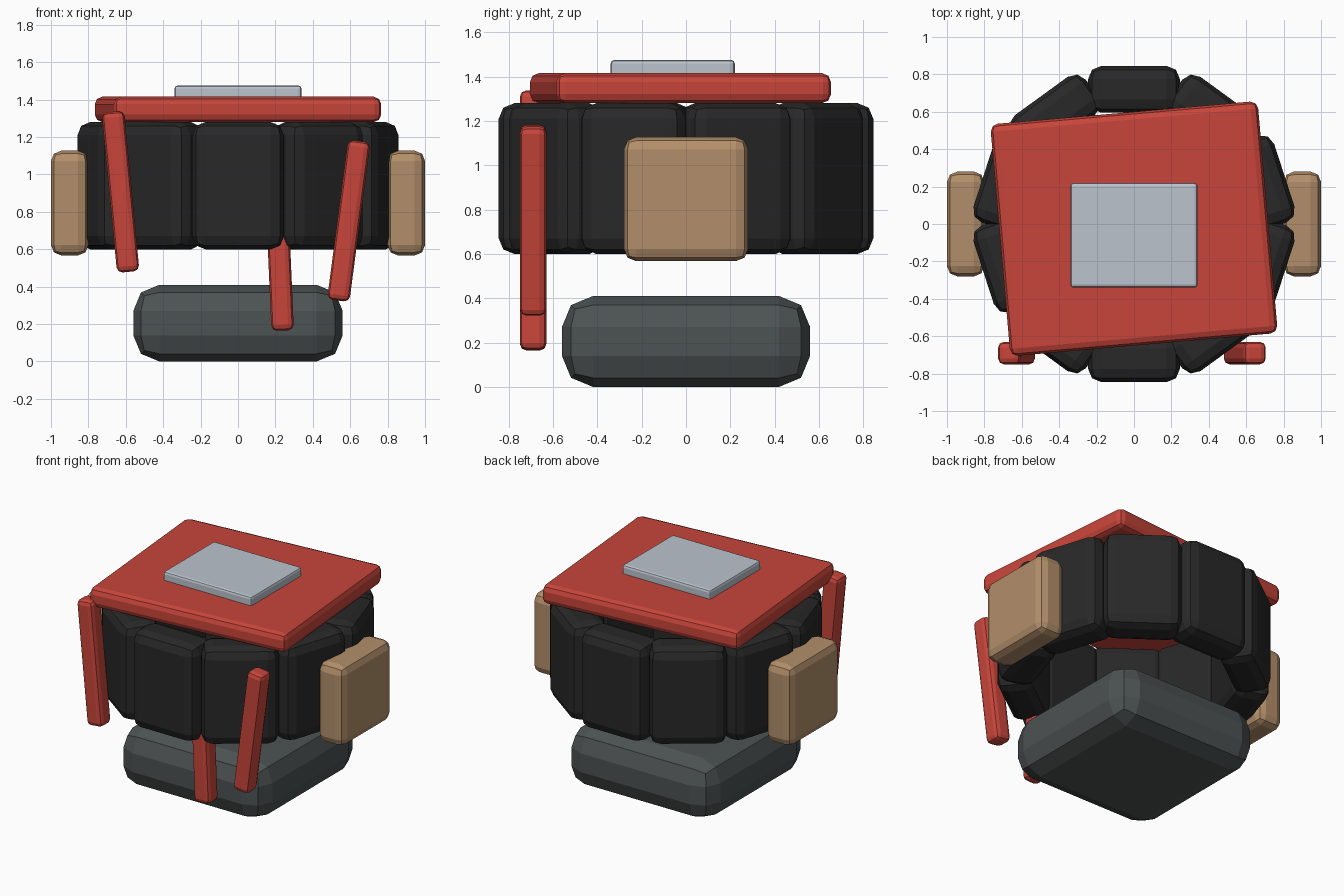
import bpy, math
from math import radians, sin, cos

if "Cube" in bpy.data.objects:
    bpy.data.objects.remove(bpy.data.objects["Cube"])


def material(name, rgb):
    m = bpy.data.materials.new(name)
    m.diffuse_color = (*rgb, 1)
    m.use_nodes = True
    m.node_tree.nodes["Principled BSDF"].inputs["Base Color"].default_value = m.diffuse_color
    return m


BLACK = material("black rubber", (0.021, 0.021, 0.021))
GREY = material("dark grey", (0.073, 0.085, 0.085))
RED = material("red", (0.58, 0.06, 0.043))
SILVER = material("pale silver", (0.50, 0.55, 0.61))
TAN = material("tan", (0.45, 0.275, 0.145))


def rounded_box(name, size, loc, mat, bevel, rot=(0, 0, 0)):
    """Flat-shaded box with a two-step bevel, sized in local axes."""
    bpy.ops.mesh.primitive_cube_add(size=1, location=loc)
    ob = bpy.context.object
    ob.name = name
    for v in ob.data.vertices:
        v.co = [c * s for c, s in zip(v.co, size)]
    ob.rotation_euler = rot
    ob.data.materials.append(mat)
    mod = ob.modifiers.new("bevel", 'BEVEL')
    mod.width = bevel
    mod.segments = 2
    mod.limit_method = 'NONE'
    return ob


# base pad
rounded_box("base", (1.12, 1.12, 0.41), (0, 0, 0.205), GREY, 0.14)

# ring of ten upright blocks
for i in range(10):
    a = radians(90 + 36 * i)
    rounded_box(f"ring_block_{i + 1}", (0.25, 0.49, 0.68),
                (0.72 * cos(a), 0.72 * sin(a), 0.94), BLACK, 0.07, (0, 0, a))

# side pads
for side, name in ((-1, "left_pad"), (1, "right_pad")):
    rounded_box(name, (0.2, 0.56, 0.56), (side * 0.9, 0, 0.847), TAN, 0.055)

# twisted lid with a plate on top
rounded_box("lid", (1.435, 1.245, 0.135), (0, -0.025, 1.348), RED, 0.04, (0, 0, radians(5)))
rounded_box("lid_plate", (0.68, 0.56, 0.075), (0, -0.06, 1.4375), SILVER, 0.016)

# hanging front straps: x, z, tilt
for i, (x, z, tilt) in enumerate(((-0.628, 0.907, -5.5), (0.22, 0.595, -2.5), (0.592, 0.752, 7.5))):
    rounded_box(f"strap_{i + 1}", (0.12, 0.12, 0.86), (x, -0.69, z), RED, 0.03,
                (0, radians(tilt), 0))
